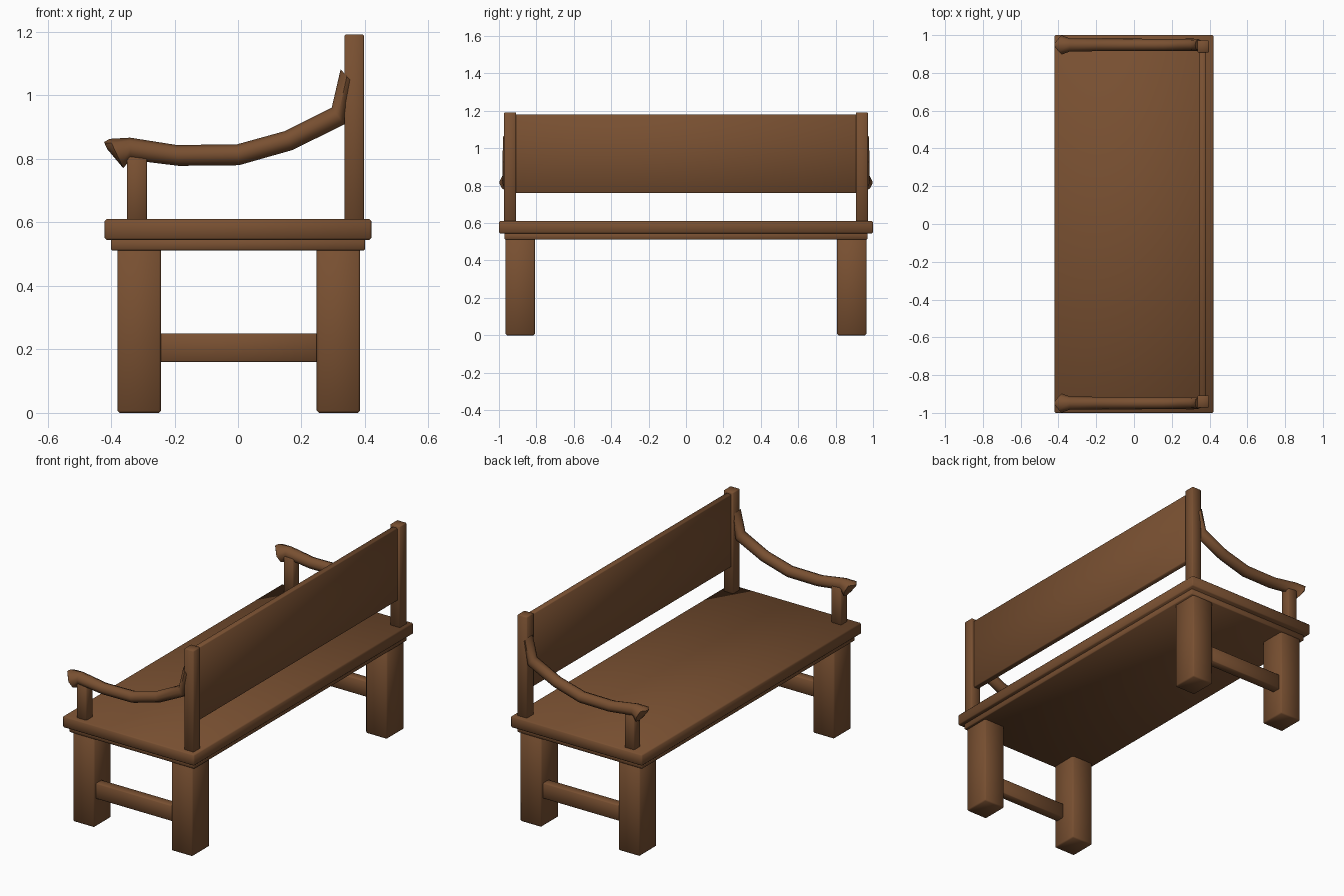
import bpy, bmesh, math
from mathutils import Vector

if "Cube" in bpy.data.objects:
    bpy.data.objects.remove(bpy.data.objects["Cube"])

wood = bpy.data.materials.new("brown wood")
wood.diffuse_color = (0.19, 0.08, 0.031, 1)
wood.use_nodes = True
wood.node_tree.nodes["Principled BSDF"].inputs["Base Color"].default_value = wood.diffuse_color


def finish(name, bm, angle):
    bmesh.ops.recalc_face_normals(bm, faces=bm.faces)
    mesh = bpy.data.meshes.new(name)
    bm.to_mesh(mesh)
    bm.free()
    mesh.materials.append(wood)
    ob = bpy.data.objects.new(name, mesh)
    bpy.context.collection.objects.link(ob)
    bpy.ops.object.select_all(action='DESELECT')
    ob.select_set(True)
    bpy.context.view_layer.objects.active = ob
    bpy.ops.object.shade_smooth_by_angle(angle=math.radians(angle))
    return ob


def box(name, x, y, z, bevel=0.004):
    """Softly bevelled box given by its (min, max) ranges."""
    bm = bmesh.new()
    bmesh.ops.create_cube(bm, size=1)
    for v in bm.verts:
        v.co = [(a + b) / 2 + c * (b - a) for (a, b), c in zip((x, y, z), v.co)]
    bmesh.ops.bevel(bm, geom=bm.edges[:], offset=bevel, segments=1,
                    affect='EDGES', profile=0.5)
    return finish(name, bm, 50)


def arm(name, side):
    """Curved armrest: rings of (x, z, up direction, radius) with a flared tip."""
    rings = [(-0.417, 0.842, (-0.4, 0.9), 0.012),
             (-0.383, 0.817, (-0.42, 0.9), 0.051),
             (-0.340, 0.832, (0.0, 1.0), 0.035),
             (-0.190, 0.811, (-0.1, 1.0), 0.033),
             (0.000, 0.813, (-0.1, 1.0), 0.033),
             (0.160, 0.858, (-0.38, 1.0), 0.032),
             (0.315, 0.935, (-0.6, 0.8), 0.033),
             (0.343, 1.060, (-0.65, 0.75), 0.030)]
    sides = 8
    bm = bmesh.new()
    loops = []
    for x, z, up, r in rings:
        u = Vector((up[0], 0, up[1])).normalized()
        c = Vector((x, side * 0.948, z))
        loops.append([bm.verts.new(c + r * (math.cos(t) * u + math.sin(t) * Vector((0, 1, 0))))
                      for t in (math.tau * i / sides for i in range(sides))])
    for a, b in zip(loops, loops[1:]):
        for i in range(sides):
            j = (i + 1) % sides
            bm.faces.new((a[i], a[j], b[j], b[i]))
    bm.faces.new(loops[0])
    bm.faces.new(loops[-1])
    return finish(name, bm, 50)


# Seat slab, the frame under it, and the back panel
box("seat", (-0.42, 0.42), (-1, 1), (0.545, 0.61), 0.006)
box("seat_frame", (-0.40, 0.40), (-0.97, 0.97), (0.512, 0.548))
box("back_panel", (0.347, 0.381), (-0.915, 0.915), (0.76, 1.18))

# Parts repeated at both ends of the bench
for side, label in ((-1, "left"), (1, "right")):
    def span(a, b):
        return tuple(sorted((side * a, side * b)))
    box(f"front_leg_{label}", (-0.38, -0.242), span(0.808, 0.965), (0, 0.52), 0.007)
    box(f"rear_leg_{label}", (0.248, 0.385), span(0.808, 0.965), (0, 0.52), 0.007)
    box(f"stretcher_{label}", (-0.25, 0.256), span(0.895, 0.948), (0.16, 0.25))
    box(f"back_post_{label}", (0.335, 0.397), span(0.908, 0.972), (0.60, 1.192))
    box(f"arm_post_{label}", (-0.35, -0.287), span(0.914, 0.972), (0.60, 0.82))
    arm(f"armrest_{label}", side)
